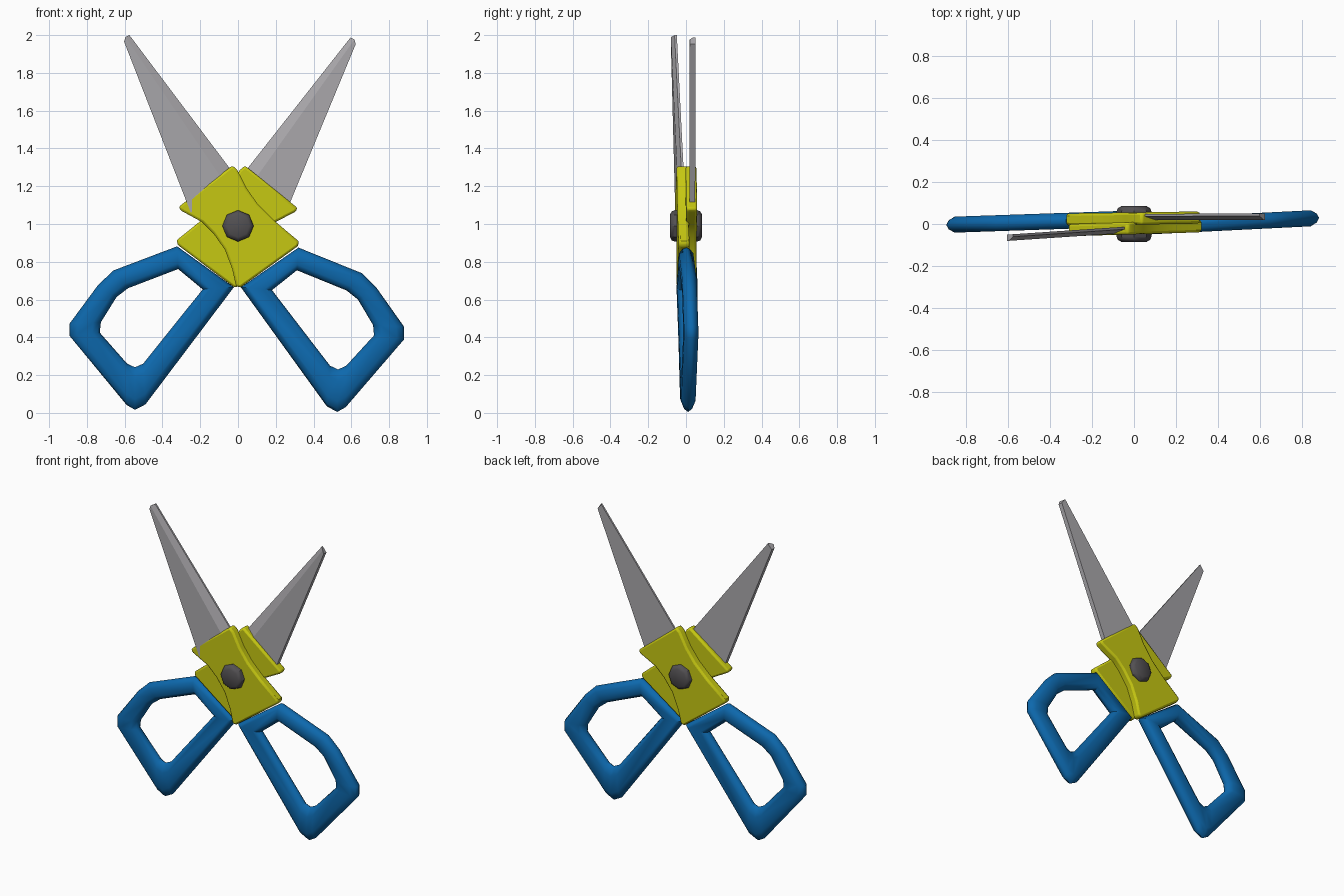
import bpy, bmesh, math

if "Cube" in bpy.data.objects:
    bpy.data.objects.remove(bpy.data.objects["Cube"])

PIVOT_Z = 0.99


def material(name, rgb):
    m = bpy.data.materials.new(name)
    m.diffuse_color = (*rgb, 1)
    m.use_nodes = True
    m.node_tree.nodes["Principled BSDF"].inputs["Base Color"].default_value = m.diffuse_color
    return m


STEEL = material("steel grey", (0.40, 0.39, 0.41))
YELLOW = material("yellow plastic", (0.57, 0.58, 0.006))
BLUE = material("blue plastic", (0.004, 0.14, 0.42))
DARK = material("dark grey", (0.085, 0.08, 0.085))


def place(x, z, back):
    """Back half is the mirrored front half, opened a touch wider."""
    if not back:
        return x, z
    a = math.radians(-1.2)
    x, z = -x, z - PIVOT_Z
    return (x * math.cos(a) - z * math.sin(a),
            x * math.sin(a) + z * math.cos(a) + PIVOT_Z)


def loft(name, rings, mat, closed=False, bevel=0, smooth=None):
    """Skin a list of equal rings; join the ends or cap them."""
    bm = bmesh.new()
    vs = [[bm.verts.new(p) for p in r] for r in rings]
    n = len(rings[0])
    pairs = list(zip(vs, vs[1:]))
    if closed:
        pairs.append((vs[-1], vs[0]))
    for a, b in pairs:
        for i in range(n):
            j = (i + 1) % n
            bm.faces.new((a[i], a[j], b[j], b[i]))
    if not closed:
        bm.faces.new(vs[0])
        bm.faces.new(vs[-1])
    bmesh.ops.recalc_face_normals(bm, faces=bm.faces)
    me = bpy.data.meshes.new(name)
    bm.to_mesh(me)
    bm.free()
    me.materials.append(mat)
    ob = bpy.data.objects.new(name, me)
    bpy.context.collection.objects.link(ob)
    if bevel:
        mod = ob.modifiers.new("soft_edges", 'BEVEL')
        mod.width = bevel
        mod.segments = 2
        mod.limit_method = 'ANGLE'
        mod.angle_limit = math.radians(50)
    if smooth:
        bpy.ops.object.select_all(action='DESELECT')
        ob.select_set(True)
        bpy.context.view_layer.objects.active = ob
        bpy.ops.object.shade_smooth_by_angle(angle=math.radians(smooth))
    return ob


# Profiles of the front half, in x and z
BODY = [(-0.315, 1.09), (-0.03, 1.31), (-0.003, 1.285), (0.045, 1.19), (0.105, 1.105),
        (0.195, 1.015), (0.32, 0.91), (0.32, 0.885), (0.015, 0.665), (-0.01, 0.668),
        (-0.03, 0.76), (-0.07, 0.865), (-0.13, 0.95), (-0.19, 1.01), (-0.30, 1.07)]
# Handle loop: outer point, hole point
HANDLE = [((0.32, 0.875), (0.312, 0.755)), ((0.655, 0.74), (0.575, 0.648)),
          ((0.735, 0.66), (0.635, 0.60)), ((0.88, 0.455), (0.715, 0.465)),
          ((0.88, 0.39), (0.72, 0.41)), ((0.57, 0.03), (0.573, 0.25)),
          ((0.525, 0.005), (0.53, 0.23)), ((0.47, 0.035), (0.487, 0.25)),
          ((0.015, 0.665), (0.18, 0.65))]
# Handle cross-section: share of the way to the hole, y share
SECTION = [(0, 0), (0.07, 0.55), (0.25, 1), (0.75, 1), (0.93, 0.55),
           (1, 0), (0.93, -0.55), (0.75, -1), (0.25, -1), (0.07, -0.55)]
# Blade: outer edge, ridge of the ground strip, cutting edge
BLADE_TIP = [(-0.603, 1.965), (-0.596, 1.99), (-0.575, 2.0)]
BLADE_BASE = [(-0.25, 1.06), (-0.065, 1.21), (-0.01, 1.25)]


def half(label, back, blade_y, body_y, handle_y):
    """Each *_y gives offset and slope of the part's mid plane along x."""
    def ring(points, plane):
        out = []
        for (x, z), y in points:
            x, z = place(x, z, back)
            out.append((x, plane[0] + plane[1] * x + y, z))
        return out

    # Blade with a ground strip along the cutting edge
    rings = []
    for o, r, c in (BLADE_BASE, BLADE_TIP):
        rings.append(ring([(o, -0.015), (r, -0.015), (c, 0.003), (c, 0.015), (o, 0.015)], blade_y))
    loft(label + "_blade", rings, STEEL)

    # Yellow pivot plate
    rings = [ring([(p, y) for p in BODY], body_y) for y in (-0.029, 0.029)]
    loft(label + "_pivot_plate", rings, YELLOW, bevel=0.012, smooth=40)

    # Finger loop
    rings = []
    for o, i in HANDLE:
        pts = [((o[0] + (i[0] - o[0]) * t, o[1] + (i[1] - o[1]) * t), h * 0.038)
               for t, h in SECTION]
        rings.append(ring(pts, handle_y))
    loft(label + "_handle", rings, BLUE, closed=True, smooth=50)


half("front", False, (-0.025, 0.067), (-0.02, 0.03), (-0.015, 0.05))
half("back", True, (0.033, 0.003), (0.026, 0.015), (0.026, 0.034))

# Octagonal screw through the pivot
rings = []
for y, r in ((-0.085, 0.06), (-0.075, 0.077), (-0.06, 0.083),
             (0.06, 0.083), (0.075, 0.077), (0.085, 0.06)):
    rings.append([(r * math.cos(k * math.pi / 4), y, PIVOT_Z + r * math.sin(k * math.pi / 4))
                  for k in range(8)])
loft("pivot_screw", rings, DARK, smooth=40)
